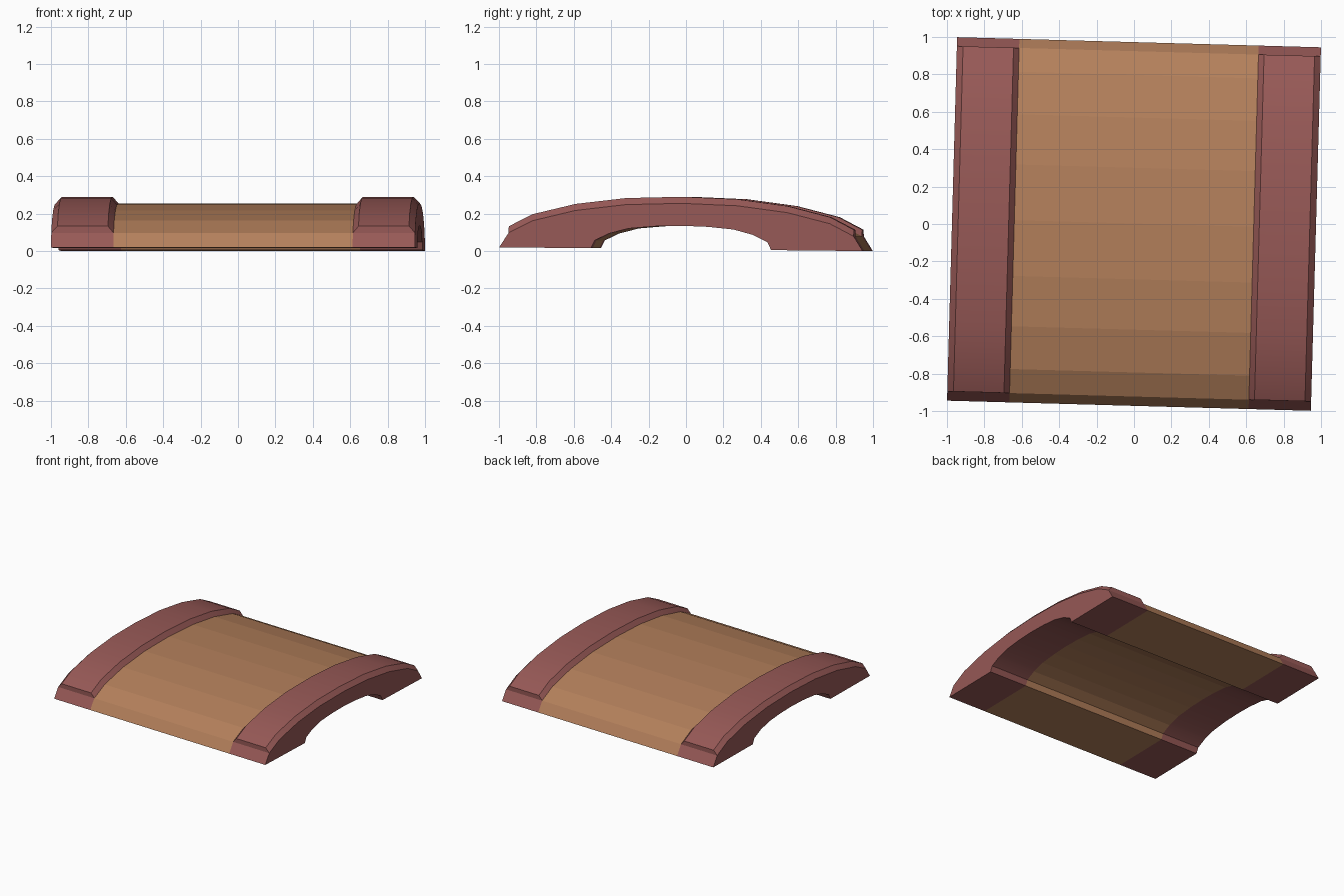
import bpy, bmesh
from mathutils import Matrix

if "Cube" in bpy.data.objects:
    bpy.data.objects.remove(bpy.data.objects["Cube"])

# half profiles (y, z) of the bridge, mirrored front to back
TOP = [(0, .255), (.298, .245), (.567, .211), (.795, .154), (.923, .088)]
FOOT = [(.972, .01)]
ARCH = [(.482, .01), (.462, .052), (.385, .09), (.28, .118), (.14, .131), (0, .135)]
DECK_X, SIDE_X = .64, .973
RAIL = [(.64, 0), (.67, .035), (.94, .035), (.973, 0)]   # rail section (x, height)


def mirrored(half):
    """Full front-to-back line from a half line that starts at the centre."""
    return [(-y, z) for y, z in half[:0:-1]] + half


def material(name, color):
    m = bpy.data.materials.new(name)
    m.diffuse_color = (*color, 1)
    m.use_nodes = True
    m.node_tree.nodes["Principled BSDF"].inputs["Base Color"].default_value = m.diffuse_color
    return m


tan = material("tan deck", (.455, .215, .105))
red = material("red brown sides", (.31, .1, .094))

top = mirrored(TOP)
under = FOOT + ARCH
ring = top + under + [(-y, z) for y, z in under[-2::-1]]
# slight turn and tilt of the whole model
POSE = Matrix.Rotation(-.0278, 4, 'Z') @ Matrix.Rotation(-.0103, 4, 'X')


def finish(bm, name, mat, smooth):
    bmesh.ops.remove_doubles(bm, verts=bm.verts, dist=1e-5)
    bmesh.ops.recalc_face_normals(bm, faces=bm.faces)
    bm.transform(POSE)
    me = bpy.data.meshes.new(name)
    bm.to_mesh(me)
    bm.free()
    me.materials.append(mat)
    ob = bpy.data.objects.new(name, me)
    bpy.context.collection.objects.link(ob)
    if smooth:
        bpy.ops.object.select_all(action='DESELECT')
        ob.select_set(True)
        bpy.context.view_layer.objects.active = ob
        bpy.ops.object.shade_smooth_by_angle(angle=.52)


def sweep(bm, x0, x1, skip_top):
    """Stretch the bridge profile along x, optionally without its top."""
    a = [bm.verts.new((x0, y, z)) for y, z in ring]
    b = [bm.verts.new((x1, y, z)) for y, z in ring]
    n = len(ring)
    for i in range(n):
        if skip_top and i < len(top) - 1:
            continue
        j = (i + 1) % n
        bm.faces.new((a[i], a[j], b[j], b[i]))
    return b


# deck
bm = bmesh.new()
sweep(bm, -DECK_X, DECK_X, False)
finish(bm, "deck", tan, False)

# raised sides with bevelled rails
for name, s in (("left_side", -1), ("right_side", 1)):
    bm = bmesh.new()
    outer = sweep(bm, s * DECK_X, s * SIDE_X, True)
    bm.faces.new(outer)
    rows = [[bm.verts.new((s * x, y, z + h)) for x, h in RAIL] for y, z in top]
    for r, q in zip(rows, rows[1:]):
        for i in range(3):
            bm.faces.new((r[i], r[i + 1], q[i + 1], q[i]))
    bm.faces.new(rows[0])
    bm.faces.new(rows[-1])
    finish(bm, name, red, True)
